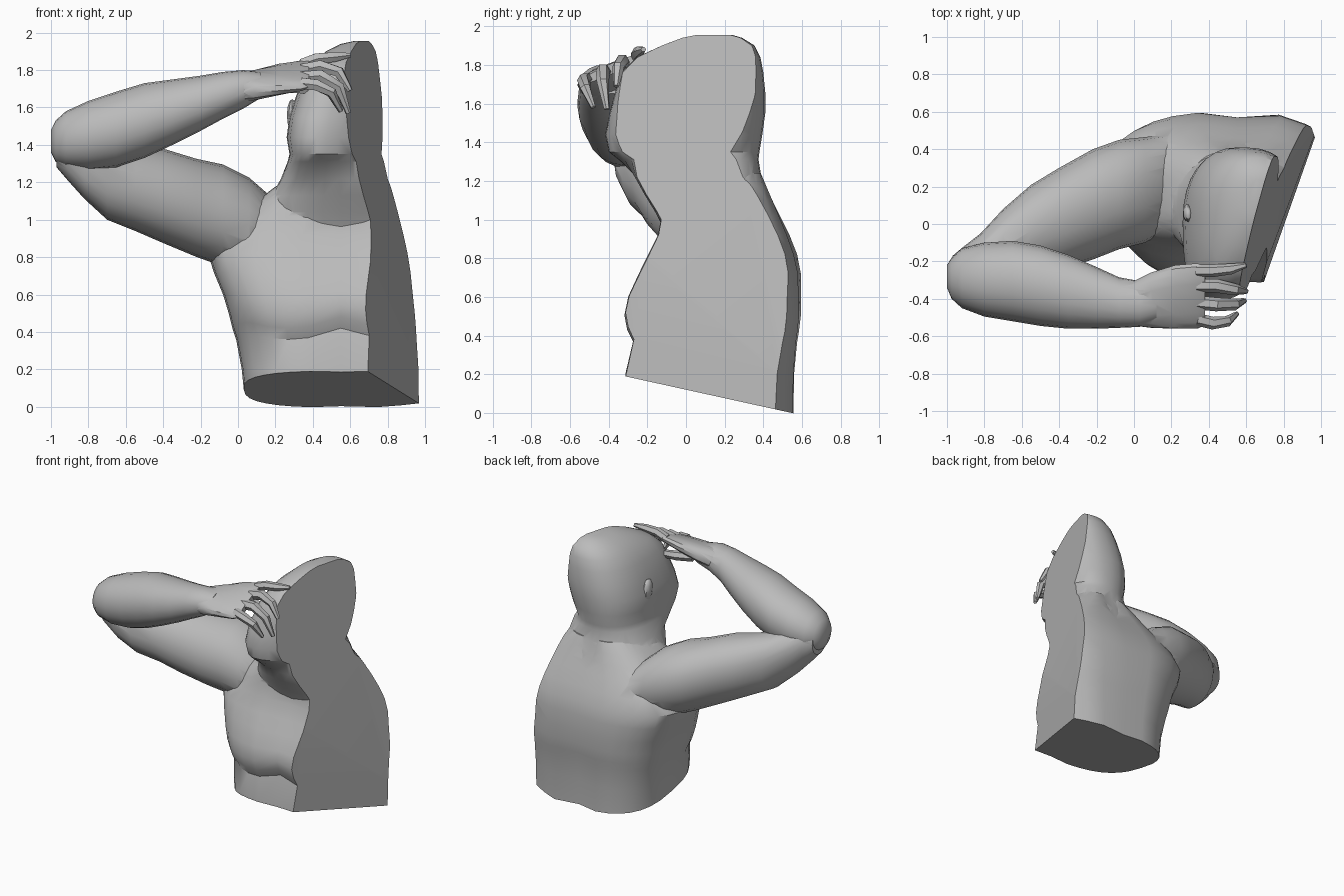
import bpy, bmesh, math
from mathutils import Vector

if "Cube" in bpy.data.objects:
    bpy.data.objects.remove(bpy.data.objects["Cube"])

grey = bpy.data.materials.new("plain_grey")
grey.diffuse_color = (0.5, 0.5, 0.5, 1)
grey.use_nodes = True
grey.node_tree.nodes["Principled BSDF"].inputs["Base Color"].default_value = grey.diffuse_color

# Planes as (point, outward normal): upper side cut, lower side cut, sloping base
UPPER = (Vector((0.99, 0.5, 0.05)), Vector((1, -0.28, 0.113)))
LOWER = (Vector((0.98, 0.5, 0.02)), Vector((1, -0.345, 0.035)))
BASE = (Vector((0.97, 0.5, 0.01)), Vector((0, -0.22, -1)))


def finish(name, bm, angle=35):
    bmesh.ops.recalc_face_normals(bm, faces=bm.faces)
    me = bpy.data.meshes.new(name)
    bm.to_mesh(me)
    bm.free()
    ob = bpy.data.objects.new(name, me)
    bpy.context.collection.objects.link(ob)
    me.materials.append(grey)
    smooth(ob, angle)
    return ob


def smooth(ob, angle=35):
    bpy.ops.object.select_all(action='DESELECT')
    ob.select_set(True)
    bpy.context.view_layer.objects.active = ob
    bpy.ops.object.shade_smooth_by_angle(angle=math.radians(angle))


def loft(name, rings):
    """Skin a list of point rings and close the ends."""
    bm = bmesh.new()
    vs = [[bm.verts.new(p) for p in r] for r in rings]
    n = len(vs[0])
    for a, b in zip(vs, vs[1:]):
        for i in range(n):
            bm.faces.new((a[i], a[(i + 1) % n], b[(i + 1) % n], b[i]))
    bm.faces.new(vs[0])
    bm.faces.new(vs[-1])
    return finish(name, bm)


def oval(a0, a1, b0, b1, power=2.0, n=20, front_dip=0, back_dip=0):
    """Rounded outline between two extents, with optional centre grooves."""
    pts = []
    for i in range(n):
        t = math.tau * i / n
        c, s = math.cos(t), math.sin(t)
        u = math.copysign(abs(c) ** (2 / power), c)
        v = math.copysign(abs(s) ** (2 / power), s)
        groove = max(0, 1 - abs(u) / 0.3)
        v_off = -back_dip * groove if s > 0 else front_dip * groove
        pts.append(((a0 + a1) / 2 + u * (a1 - a0) / 2, (b0 + b1) / 2 + v * (b1 - b0) / 2 + v_off))
    return pts


def upright(rows, power, dips=(0, 0)):
    """Rows of z, centre x, half width, front y, back y."""
    return [[(x, y, z) for x, y in oval(cx - w, cx + w, yf, yb, power, 32, *dips)]
            for z, cx, w, yf, yb in rows]


def sideways(rows, power=2.1):
    """Rows of x, y range, z range."""
    return [[(x, y, z) for y, z in oval(y0, y1, z0, z1, power)] for x, y0, y1, z0, z1 in rows]


def shape_torso(p):
    """Widen the cut side, round its back, and curve the lower chest line."""
    x, y, z = p
    if x > .55:
        if y > .15:
            y -= .15 * max(0, (x - .55) / .6 - .25)
        if z < .9:
            x = .55 + (x - .55) * (1 + .25 * min(1, (.9 - z) / .5))
    if y < 0 and .3 < z < .65:
        fade = min(1, -y / .2) * (1 if z < .45 else (.66 - z) / .22)
        z += .06 * min(1, (abs(abs(x - .55) - .28) / .28) ** 2) * fade
    return x, y, z


def shape_head(p):
    """Turn the face toward the raised arm and fill out the cut side."""
    x, y, z = p
    if y < 0 and z > 1.3:
        y += .45 * (x - .55) * min(1, -y / .2)
    if x > .55 and z < 1.7:
        x = .55 + (x - .55) * 1.1
    return x, y, z


# Torso with chest ledge, spine and breastbone grooves
torso = [(-0.1, .55, .50, -.32, .56), (.2, .55, .53, -.32, .565), (.36, .55, .56, -.28, .58),
         (.42, .55, .58, -.31, .59), (.5, .55, .60, -.325, .60), (.6, .55, .63, -.305, .60),
         (.72, .55, .68, -.25, .60), (.82, .55, .71, -.20, .58), (.92, .55, .66, -.15, .54),
         (1.02, .55, .56, -.13, .49), (1.1, .55, .45, -.12, .45), (1.17, .55, .36, -.10, .42),
         (1.24, .55, .25, -.08, .39)]
body = loft("torso_head_and_arm", [[shape_torso(p) for p in r] for r in upright(torso, 2.8, (.02, .03))])

# Neck, jaw and skull
head = [(.92, .55, .48, -.10, .46), (1.04, .55, .42, -.16, .45), (1.13, .55, .37, -.215, .42),
        (1.22, .54, .31, -.265, .39), (1.31, .54, .275, -.315, .375), (1.35, .53, .255, -.365, .38),
        (1.44, .54, .28, -.385, .395), (1.55, .56, .285, -.37, .41), (1.66, .59, .28, -.355, .41),
        (1.76, .62, .27, -.34, .40), (1.84, .64, .24, -.27, .385), (1.90, .66, .19, -.15, .355),
        (1.94, .67, .12, -.03, .29), (1.955, .67, .05, .05, .24)]
parts = [loft("neck_and_head", [[shape_head(p) for p in r] for r in upright(head, 2.3)])]

# Raised upper arm from shoulder to elbow
parts.append(loft("upper_arm", sideways([
    (.34, .10, .46, .80, 1.02), (.18, -.03, .48, .74, 1.12), (.06, -.10, .465, .72, 1.225),
    (-.08, -.135, .45, .75, 1.295), (-.22, -.19, .40, .80, 1.325), (-.4, -.25, .30, .875, 1.38),
    (-.55, -.28, .21, .94, 1.40), (-.7, -.33, .08, 1.0, 1.42), (-.82, -.37, -.05, 1.11, 1.46),
    (-.91, -.38, -.12, 1.21, 1.50), (-.97, -.35, -.17, 1.28, 1.48)])))

# Forearm folded back over to the brow, ending in the palm
parts.append(loft("forearm", sideways([
    (-1.0, -.34, -.22, 1.36, 1.48), (-.975, -.40, -.18, 1.31, 1.53), (-.92, -.45, -.13, 1.28, 1.58),
    (-.8, -.495, -.10, 1.265, 1.635), (-.65, -.52, -.09, 1.28, 1.685), (-.5, -.545, -.115, 1.33, 1.73),
    (-.35, -.56, -.165, 1.40, 1.75), (-.2, -.56, -.23, 1.475, 1.77), (-.08, -.555, -.285, 1.54, 1.79),
    (.03, -.55, -.305, 1.595, 1.80), (.12, -.52, -.29, 1.65, 1.79)])))


# Hand: palm tilted forward and down, so rows give both edges and a thickness
def palm_ring(x, back, front, thick):
    (y0, z0), (y1, z1) = back, front
    d = Vector((0, y1 - y0, z1 - z0)) / 2
    nrm = Vector((0, -d.z, d.y)).normalized() * thick
    mid = Vector((x, (y0 + y1) / 2, (z0 + z1) / 2))
    return [mid + d * u + nrm * v for u, v in oval(-1, 1, -1, 1, 2.4, 16)]


parts.append(loft("palm", [
    palm_ring(-.03, (-.32, 1.71), (-.54, 1.68), .085), palm_ring(.09, (-.26, 1.76), (-.555, 1.68), .07),
    palm_ring(.22, (-.22, 1.81), (-.56, 1.69), .055), palm_ring(.34, (-.21, 1.84), (-.56, 1.70), .04),
    palm_ring(.38, (-.23, 1.85), (-.54, 1.71), .025)]))

# Join the parts into one skin without hidden inner walls
for part in parts:
    mod = body.modifiers.new("join", 'BOOLEAN')
    mod.operation, mod.solver, mod.object = 'UNION', 'EXACT', part
    bpy.context.view_layer.objects.active = body
    bpy.ops.object.modifier_apply(modifier=mod.name)
    bpy.data.objects.remove(part)

# Slice the joined figure and cap each cut
bm = bmesh.new()
bm.from_mesh(body.data)
for co, no in (BASE, UPPER, LOWER):
    geom = bm.verts[:] + bm.edges[:] + bm.faces[:]
    res = bmesh.ops.bisect_plane(bm, geom=geom, plane_co=co, plane_no=no, clear_outer=True)
    rim = [e for e in res["geom_cut"] if isinstance(e, bmesh.types.BMEdge) and e.is_boundary]
    bmesh.ops.edgeloop_fill(bm, edges=rim)
bmesh.ops.recalc_face_normals(bm, faces=bm.faces)
bm.to_mesh(body.data)
bm.free()
smooth(body)


# Fingers and thumb: tapering faceted tubes along bent paths
def finger(name, path, radius):
    pts = [Vector(p) for p in path]
    rings = []
    for i, p in enumerate(pts):
        d = (pts[min(i + 1, len(pts) - 1)] - pts[max(i - 1, 0)]).normalized()
        side = d.cross(Vector((0, 0, 1))).normalized()
        up = side.cross(d)
        r = radius * (1, 1, .85, .4)[i]
        rings.append([p + (side * math.cos(t) + up * math.sin(t)) * r
                      for t in (math.tau * k / 6 for k in range(6))])
    loft(name, rings)


finger("first_finger", [(.34, -.25, 1.83), (.42, -.25, 1.86), (.52, -.24, 1.87), (.60, -.22, 1.88)], .034)
finger("second_finger", [(.34, -.33, 1.80), (.44, -.33, 1.82), (.54, -.35, 1.79), (.60, -.36, 1.69)], .037)
finger("third_finger", [(.34, -.42, 1.76), (.44, -.43, 1.77), (.54, -.43, 1.71), (.59, -.41, 1.57)], .037)
finger("fourth_finger", [(.34, -.51, 1.73), (.42, -.53, 1.72), (.50, -.52, 1.68), (.55, -.48, 1.58)], .034)
finger("thumb", [(.15, -.30, 1.72), (.27, -.27, 1.71), (.36, -.27, 1.70), (.45, -.29, 1.67)], .035)

# Ear
bm = bmesh.new()
bmesh.ops.create_uvsphere(bm, u_segments=10, v_segments=6, radius=1)
for v in bm.verts:
    x, y, z = v.co
    v.co = (.29 + x * .03, .06 + y * .05 - z * .01, 1.56 + z * .085)
finish("ear", bm)
